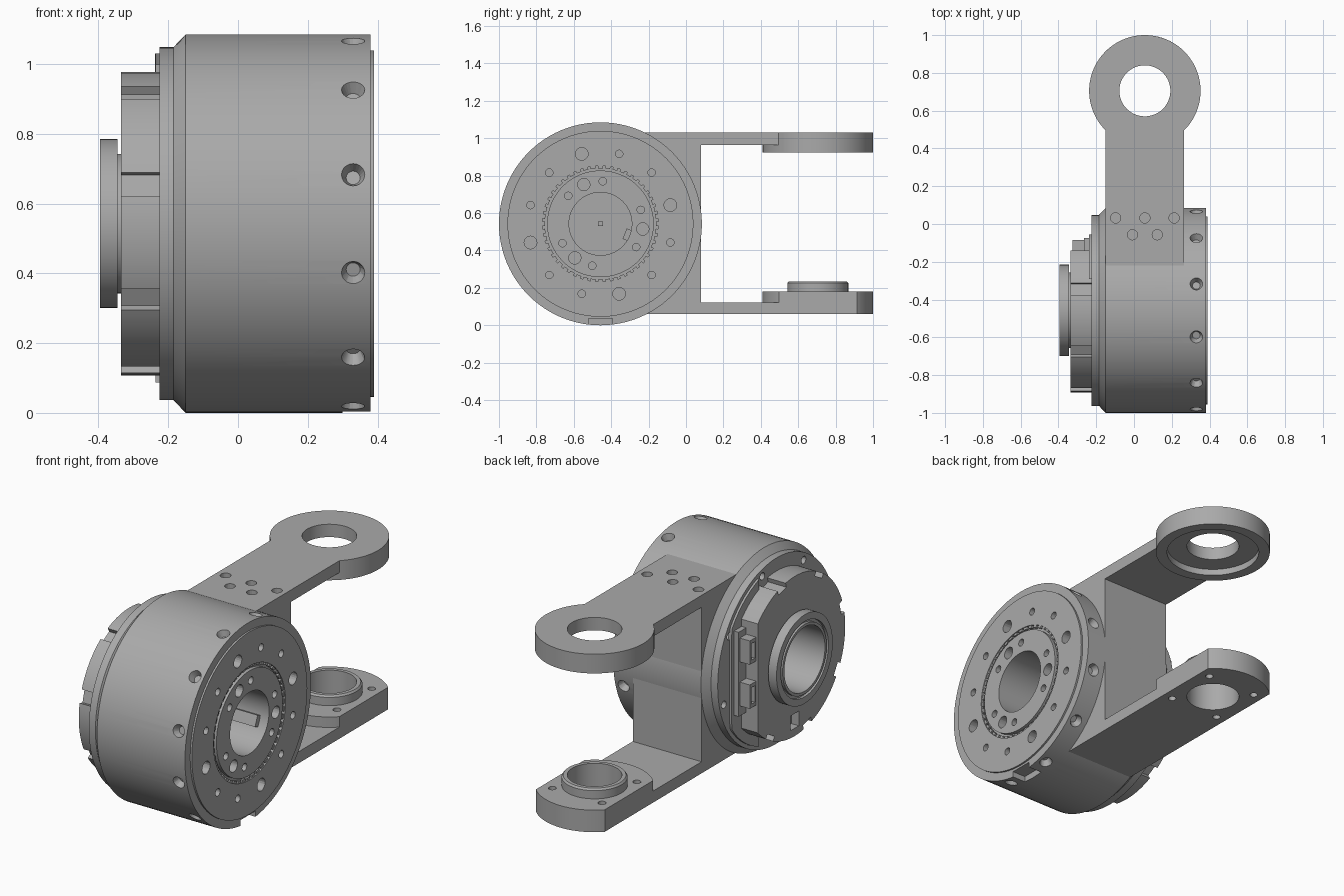
import bpy, bmesh
from math import radians, sin, cos, tau, pi
from mathutils import Matrix, Vector

old = bpy.data.objects.get("Cube")
if old:
    bpy.data.objects.remove(old, do_unlink=True)

grey = bpy.data.materials.new("machined_grey")
grey.use_nodes = True
grey.diffuse_color = (0.4, 0.4, 0.4, 1)
grey.node_tree.nodes["Principled BSDF"].inputs["Base Color"].default_value = (0.4, 0.4, 0.4, 1)

CY, CZ, R = -0.4575, 0.5425, 0.5425      # drum axis and radius
EX, EY = 0.0575, 0.705                   # arm centre line and eye centre
HALF = 0.2075                            # half width of the arms
ALONG_X = Matrix(((0, 0, 1, 0), (1, 0, 0, CY), (0, 1, 0, CZ), (0, 0, 0, 1)))
EYE = Matrix.Translation((EX, EY, 0))


def finish(name, bm, smooth=True):
    bmesh.ops.recalc_face_normals(bm, faces=bm.faces)
    mesh = bpy.data.meshes.new(name)
    bm.to_mesh(mesh)
    bm.free()
    mesh.materials.append(grey)
    ob = bpy.data.objects.new(name, mesh)
    bpy.context.collection.objects.link(ob)
    if smooth:
        shade(ob)
    return ob


def activate(ob):
    bpy.ops.object.select_all(action='DESELECT')
    ob.select_set(True)
    bpy.context.view_layer.objects.active = ob


def shade(ob):
    activate(ob)
    bpy.ops.object.shade_smooth_by_angle(angle=radians(30))


def lathe(name, profile, matrix, closed=False, steps=96):
    """Spin (position, radius) points about the axis given by matrix."""
    bm = bmesh.new()
    vs = [bm.verts.new((r, 0, a)) for a, r in profile]
    es = [bm.edges.new(p) for p in zip(vs, vs[1:])]
    if closed:
        es.append(bm.edges.new((vs[-1], vs[0])))
    bmesh.ops.spin(bm, geom=vs + es, cent=(0, 0, 0), axis=(0, 0, 1),
                   angle=tau, steps=steps, use_merge=True)
    bmesh.ops.remove_doubles(bm, verts=bm.verts, dist=1e-5)
    bm.transform(matrix)
    return finish(name, bm)


def prism(name, points, offset):
    bm = bmesh.new()
    f = bm.faces.new([bm.verts.new(p) for p in points])
    ext = bmesh.ops.extrude_face_region(bm, geom=[f])
    bmesh.ops.translate(bm, vec=offset,
                        verts=[v for v in ext["geom"] if isinstance(v, bmesh.types.BMVert)])
    return finish(name, bm)


def rod(bm, p, q, r1, r2=None):
    """Add a cylinder or cone running from p to q."""
    p, q = Vector(p), Vector(q)
    m = Matrix.Translation((p + q) / 2) @ (q - p).to_track_quat('Z', 'Y').to_matrix().to_4x4()
    bmesh.ops.create_cone(bm, cap_ends=True, segments=20, radius1=r1,
                          radius2=r1 if r2 is None else r2, depth=(q - p).length, matrix=m)


def box(bm, lo, hi, matrix=Matrix()):
    lo, hi = Vector(lo), Vector(hi)
    m = matrix @ Matrix.Translation((lo + hi) / 2) @ Matrix.Diagonal((*(hi - lo), 1))
    bmesh.ops.create_cube(bm, size=1, matrix=m)


def cut(ob, bm):
    tool = finish("cutter", bm, smooth=False)
    tool.hide_render = True
    mod = ob.modifiers.new("cut", 'BOOLEAN')
    mod.operation, mod.solver, mod.object = 'DIFFERENCE', 'EXACT', tool
    activate(ob)
    # keep the cut ahead of the smoothing modifier, if there is one
    bpy.ops.object.modifier_move_to_index(modifier=mod.name, index=0)
    bpy.ops.object.modifier_apply(modifier=mod.name)
    bpy.data.objects.remove(tool, do_unlink=True)
    shade(ob)


def polar(x, r, deg):
    a = radians(deg)
    return Vector((x, CY + r * cos(a), CZ + r * sin(a)))


# Motor drum with stepped face, ring groove and blind bores
drum = lathe("motor_drum", [
    (0.05, 0), (0.05, 0.168), (0.39, 0.168), (0.39, 0.285), (0.37, 0.285), (0.37, 0.31),
    (0.39, 0.31), (0.39, 0.497), (0.38, 0.497), (0.38, R), (-0.15, R), (-0.185, 0.506),
    (-0.225, 0.506), (-0.225, 0.175), (-0.1, 0.175), (-0.1, 0)], ALONG_X)
holes = bmesh.new()
for i in range(12):
    d = 15 + 30 * i
    rod(holes, polar(0.33, R + 0.004, d), polar(0.33, R - 0.035, d), 0.035, 0.02)
    rod(holes, polar(0.42, 0.387, d), polar(0.34, 0.387, d), 0.02 if i % 3 else 0.034)
for d in (113, 233, 353):
    for off in (-26, 0, 26):
        rod(holes, polar(0.42, 0.228, d + off), polar(0.33, 0.228, d + off), 0.02 if off else 0.033)
CAP_ANGLES = range(30, 390, 45)
for d in CAP_ANGLES:
    rod(holes, polar(-0.25, 0.468, d), polar(-0.2, 0.468, d), 0.02)
box(holes, (0.3, CY - 0.065, -0.1), (0.5, CY + 0.065, 0.035))
cut(drum, holes)

# Teeth in the ring groove
teeth = bmesh.new()
for i in range(48):
    spin = Matrix.Translation((0, CY, CZ)) @ Matrix.Rotation(tau * i / 48, 4, 'X')
    box(teeth, (0.365, 0.297, -0.013), (0.385, 0.315, 0.013), spin)
finish("groove_teeth", teeth, smooth=False)

# Key block and centre peg inside the bore
key = bmesh.new()
spin = Matrix.Translation((0, CY, CZ)) @ Matrix.Rotation(radians(-22), 4, 'X')
box(key, (0.2, 0.14, -0.03), (0.34, 0.18, 0.03), spin)
box(key, (0.04, CY - 0.013, CZ - 0.013), (0.06, CY + 0.013, CZ + 0.013))
finish("bore_key", key, smooth=False)

# Rear cap with a flat side and scalloped edge
cap = lathe("rear_cap", [(-0.335, 0.175), (-0.335, 0.435), (-0.215, 0.435), (-0.215, 0.175)],
            ALONG_X, closed=True)
cuts = bmesh.new()
box(cuts, (-0.5, -0.14, -0.1), (0, 0.3, 1.2))
for d in CAP_ANGLES:
    if cos(radians(d)) < 0.8:
        spin = Matrix.Translation((0, CY, CZ)) @ Matrix.Rotation(radians(d), 4, 'X')
        box(cuts, (-0.4, 0.408, -0.035), (-0.1, 0.5, 0.035), spin)
box(cuts, (-0.4, CY - 0.035, 0.15), (-0.29, CY + 0.035, 0.23))
cut(cap, cuts)

# Hub ring on the rear cap
lathe("rear_hub", [(-0.33, 0.175), (-0.33, 0.2), (-0.345, 0.2), (-0.345, 0.242), (-0.395, 0.242),
                   (-0.395, 0.205), (-0.38, 0.205), (-0.38, 0.19), (-0.395, 0.19),
                   (-0.395, 0.175)], ALONG_X, closed=True)

# Connector shelf, frame and sockets beside the flat
arc = [polar(-0.237, 0.485, d) for d in range(-70, 71, 5)]
arc = [Vector((p.x, min(p.y, -0.055), p.z)) for p in arc]
prism("connector_shelf", arc, (0.02, 0, 0))
frame = bmesh.new()
box(frame, (-0.265, -0.145, 0.34), (-0.23, -0.075, 0.8))
finish("connector_frame", frame, smooth=False)
for name, z in (("upper_socket", 0.7), ("lower_socket", 0.46)):
    bm = bmesh.new()
    box(bm, (-0.325, -0.142, z - 0.065), (-0.25, -0.085, z + 0.065))
    socket = finish(name, bm, smooth=False)
    bm = bmesh.new()
    box(bm, (-0.4, -0.128, z - 0.045), (-0.29, -0.1, z + 0.045))
    cut(socket, bm)

# Fork bracket: web and two arms from one side profile
x0 = EX - HALF
side = [(-0.25, 0.06), (0.5, 0.06), (0.5, 0.123), (0.08, 0.123),
        (0.08, 0.965), (0.5, 0.965), (0.5, 1.03), (-0.25, 1.03)]
bracket = prism("fork_bracket", [(x0, y, z) for y, z in side], (2 * HALF, 0, 0))
holes = bmesh.new()
for x, y in ((-0.155, 0.032), (0, 0.032), (0.155, 0.032), (-0.066, -0.057), (0.066, -0.057)):
    rod(holes, (EX + x, y, 1.1), (EX + x, y, 0.96), 0.027)
cut(bracket, holes)

# Upper eye, recessed underneath
lathe("upper_eye", [(0.925, 0.295), (1.03, 0.295), (1.03, 0.135), (0.96, 0.135),
                    (0.96, 0.238), (0.925, 0.238)], EYE, closed=True)

# Lower pad: a disc trimmed to the arm width, with bolt holes
ring = [(0.295 * cos(tau * i / 128), 0.295 * sin(tau * i / 128)) for i in range(128)]
pad = prism("lower_pad", [(EX + max(-HALF, min(HALF, x)), EY + y, 0.06) for x, y in ring],
            (0, 0, 0.12))
holes = bmesh.new()
rod(holes, (EX, EY, 0), (EX, EY, 0.3), 0.15)
for sx in (-1, 1):
    for sy in (-1, 1):
        x, y = EX + sx * 0.15, EY + sy * 0.15
        rod(holes, (x, y, 0), (x, y, 0.3), 0.02)
cut(pad, holes)

# Bearing collar through the lower pad
lathe("lower_collar", [(0.06, 0.135), (0.06, 0.152), (0.18, 0.152), (0.18, 0.163), (0.225, 0.163),
                       (0.235, 0.155), (0.235, 0.135)], EYE, closed=True)
